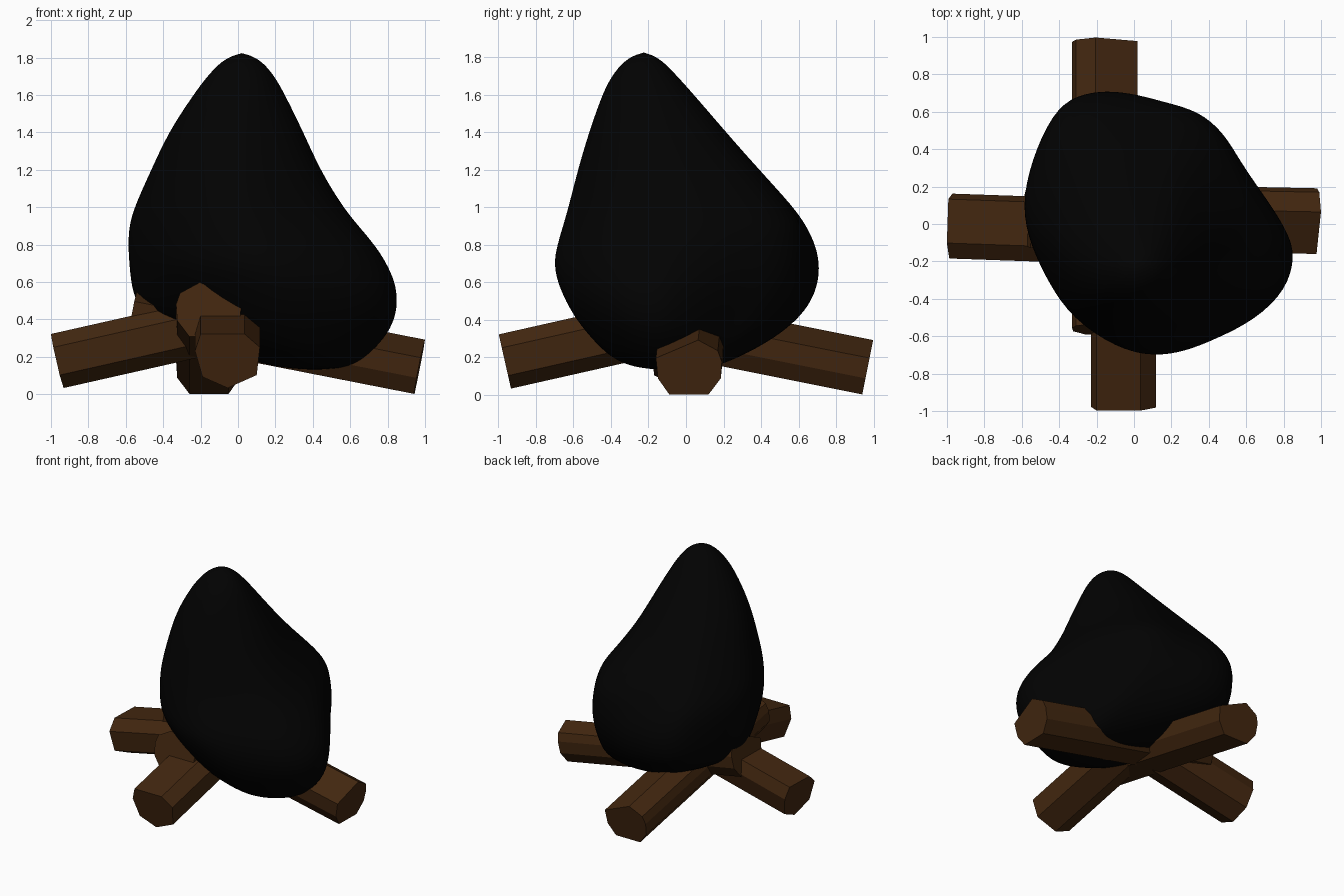
import bpy, bmesh
from math import cos, sin, atan2, radians
from mathutils import Vector

if "Cube" in bpy.data.objects:
    bpy.data.objects.remove(bpy.data.objects["Cube"])


def material(name, rgb):
    m = bpy.data.materials.new(name)
    m.diffuse_color = (*rgb, 1)
    m.use_nodes = True
    m.node_tree.nodes["Principled BSDF"].inputs["Base Color"].default_value = m.diffuse_color
    return m


def add_object(name, bm, mat):
    bmesh.ops.recalc_face_normals(bm, faces=bm.faces)
    me = bpy.data.meshes.new(name)
    bm.to_mesh(me)
    bm.free()
    me.materials.append(mat)
    ob = bpy.data.objects.new(name, me)
    bpy.context.collection.objects.link(ob)
    return ob


def loft(bm, rings):
    for a, b in zip(rings, rings[1:]):
        n = len(a)
        for i in range(n):
            bm.faces.new((a[i], a[(i + 1) % n], b[(i + 1) % n], b[i]))


wood = material("wood", (0.055, 0.020, 0.005))
black = material("flame_black", (0.0006, 0.0006, 0.0006))

# Logs: uneven prisms leaning up towards the middle
FLAT_TOP = [(-.145, .148), (.09, .148), (.172, .075), (.155, -.077),
            (0, -.148), (-.135, -.087), (-.175, .055)]
FLAT_BASE = [(-.105, -.147), (.105, -.147), (.17, -.06), (.176, .03),
             (.155, .09), (.05, .148), (-.175, .05), (-.165, -.06)]


def log(name, foot, heading, tilt, section, length=1.56):
    h, t = radians(heading), radians(tilt)
    axis = Vector((cos(h) * cos(t), sin(h) * cos(t), sin(t)))
    side = axis.cross(Vector((0, 0, 1))).normalized()
    up = side.cross(axis)
    bm = bmesh.new()
    rings = [[bm.verts.new(Vector(foot) + axis * d + side * u + up * v)
              for u, v in section] for d in (0, length)]
    loft(bm, rings)
    for r in rings:
        bm.faces.new(r)
    add_object(name, bm, wood)


log("front_log", (-.055, -.965, .178), 90, 12.7, FLAT_TOP, 1.5)
log("left_log", (-.965, -.013, .178), -2, 12.7, FLAT_TOP, 1.5)
log("back_log", (-.155, .968, .147), -90, 11.3, FLAT_BASE)
log("right_log", (.97, .015, .147), 178.8, 11.1, FLAT_BASE)

# Flame: plan outline squeezed into measured widths and depths at each height
OUTLINE = [(-.585, .1), (-.53, .35), (-.41, .6), (-.29, .685), (-.13, .71), (.03, .69),
           (.19, .645), (.38, .59), (.51, .47), (.59, .33), (.735, .13), (.82, -.03),
           (.853, -.16), (.805, -.35), (.645, -.5), (.46, -.59), (.3, -.66), (.14, -.69),
           (-.05, -.65), (-.29, -.5), (-.42, -.32), (-.53, -.11)]
UNIT = [((x - .134) / .719, (y - .01) / .70) for x, y in OUTLINE]

# z, x min, x max, y min, y max, roundness, back right pinch, front left pinch
LEVELS = [(.145, .2, .6, -.28, .14, 1, 0, 0),
          (.2, .0, .69, -.41, .29, .5, .06, .05),
          (.3, -.3, .79, -.52, .47, .2, .08, .1),
          (.4, -.48, .842, -.61, .59, 0, .08, .13),
          (.5, -.56, .857, -.67, .665, 0, .07, .12),
          (.6, -.58, .842, -.70, .70, 0, .03, .06),
          (.7, -.587, .795, -.705, .707, 0, -.04, 0),
          (.8, -.593, .725, -.685, .685, 0, -.14, 0),
          (.9, -.587, .635, -.655, .638, 0, -.28, 0),
          (1.0, -.56, .553, -.625, .573, .1, -.27, 0),
          (1.2, -.468, .433, -.575, .393, .3, -.17, 0),
          (1.4, -.375, .347, -.515, .215, .6, -.08, 0),
          (1.6, -.24, .25, -.445, .04, 1, 0, 0),
          (1.7, -.165, .195, -.395, -.05, 1, 0, 0),
          (1.785, -.085, .125, -.325, -.13, 1, 0, 0)]


def bump(i, centre):
    return max(0, 1 - abs(i - centre) / 3.2)


bm = bmesh.new()
rings = []
for z, x0, x1, y0, y1, rnd, back, front in LEVELS:
    ring = []
    for i, (u, v) in enumerate(UNIT):
        a = atan2(v, u)
        k = 1 - back * bump(i, 8.6) - front * bump(i, 18.8)
        px = 1.017 * min(1, (u * (1 - rnd) + cos(a) * rnd) * k)
        py = 1.017 * min(1, (v * (1 - rnd) + sin(a) * rnd) * k)
        ring.append(bm.verts.new(((x0 + x1) / 2 + px * (x1 - x0) / 2,
                                  (y0 + y1) / 2 + py * (y1 - y0) / 2, z)))
    rings.append(ring)
loft(bm, rings)
for ring, tip in ((rings[0], (.42, -.06, .128)), (rings[-1], (.02, -.225, 1.832))):
    c = bm.verts.new(tip)
    for i in range(len(ring)):
        bm.faces.new((ring[i], ring[(i + 1) % len(ring)], c))
for f in bm.faces:
    f.smooth = True
flame = add_object("flame", bm, black)
flame.modifiers.new("smooth", "SUBSURF").levels = 2
flame.modifiers["smooth"].render_levels = 2
